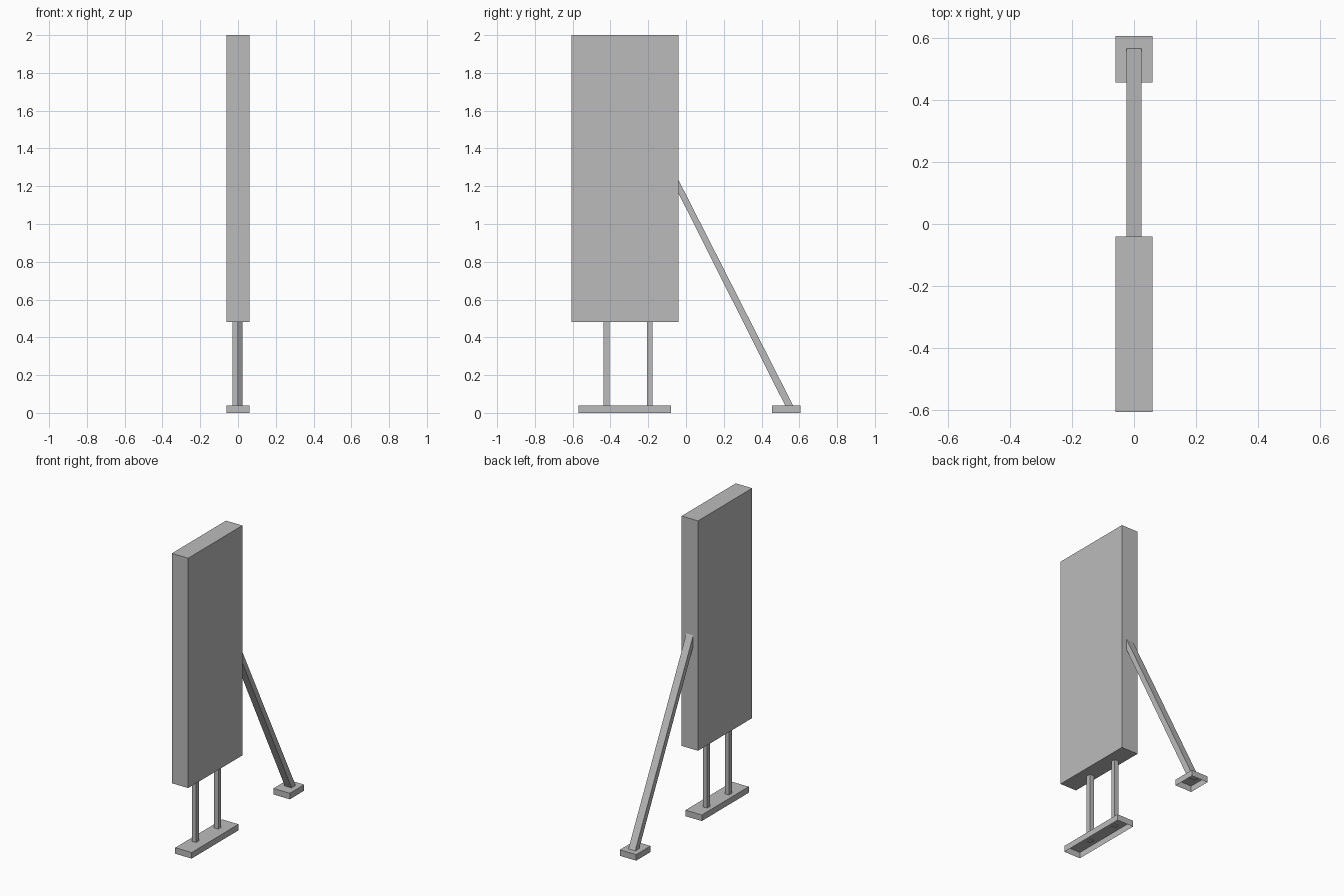
import bpy
import bmesh

# Remove the default object
cube = bpy.data.objects.get("Cube")
if cube:
    bpy.data.objects.remove(cube, do_unlink=True)

# Single grey material
grey = bpy.data.materials.new("plain_grey")
grey.use_nodes = True
colour = (0.5, 0.5, 0.5, 1.0)
grey.diffuse_color = colour
grey.node_tree.nodes["Principled BSDF"].inputs["Base Color"].default_value = colour


def prism(name, x, profile, open_bottom=False):
    """Extrude a (y, z) profile along the x range."""
    bm = bmesh.new()
    face = bm.faces.new([bm.verts.new((x[0], y, z)) for y, z in profile])
    result = bmesh.ops.extrude_face_region(bm, geom=[face], use_keep_orig=True)
    moved = [v for v in result["geom"] if isinstance(v, bmesh.types.BMVert)]
    bmesh.ops.translate(bm, verts=moved, vec=(x[1] - x[0], 0, 0))
    bmesh.ops.recalc_face_normals(bm, faces=bm.faces)
    if open_bottom:
        below = [f for f in bm.faces if f.normal.z < -0.9]
        bmesh.ops.delete(bm, geom=below, context='FACES_ONLY')
    mesh = bpy.data.meshes.new(name)
    bm.to_mesh(mesh)
    bm.free()
    mesh.materials.append(grey)
    obj = bpy.data.objects.new(name, mesh)
    bpy.context.collection.objects.link(obj)
    return obj


def box(name, x, y, z, open_bottom=False):
    profile = [(y[0], z[0]), (y[1], z[0]), (y[1], z[1]), (y[0], z[1])]
    return prism(name, x, profile, open_bottom)


WIDE = (-0.06, 0.06)

# Upright panel
box("panel", WIDE, (-0.606, -0.04), (0.48, 2.0))

# Hollow base plates, open underneath
box("post_base", WIDE, (-0.57, -0.08), (0, 0.04), True)
box("brace_foot", WIDE, (0.456, 0.606), (0, 0.04), True)

# Two posts carrying the panel
for name, y in (("front_post", (-0.438, -0.406)), ("rear_post", (-0.206, -0.178))):
    box(name, (-0.03, 0.0), y, (0.035, 0.48))

# Slanted brace from the foot to the panel edge
prism("brace", (-0.025, 0.025),
      [(-0.04, 1.163), (0.527, 0.035), (0.569, 0.035), (-0.04, 1.234)])
